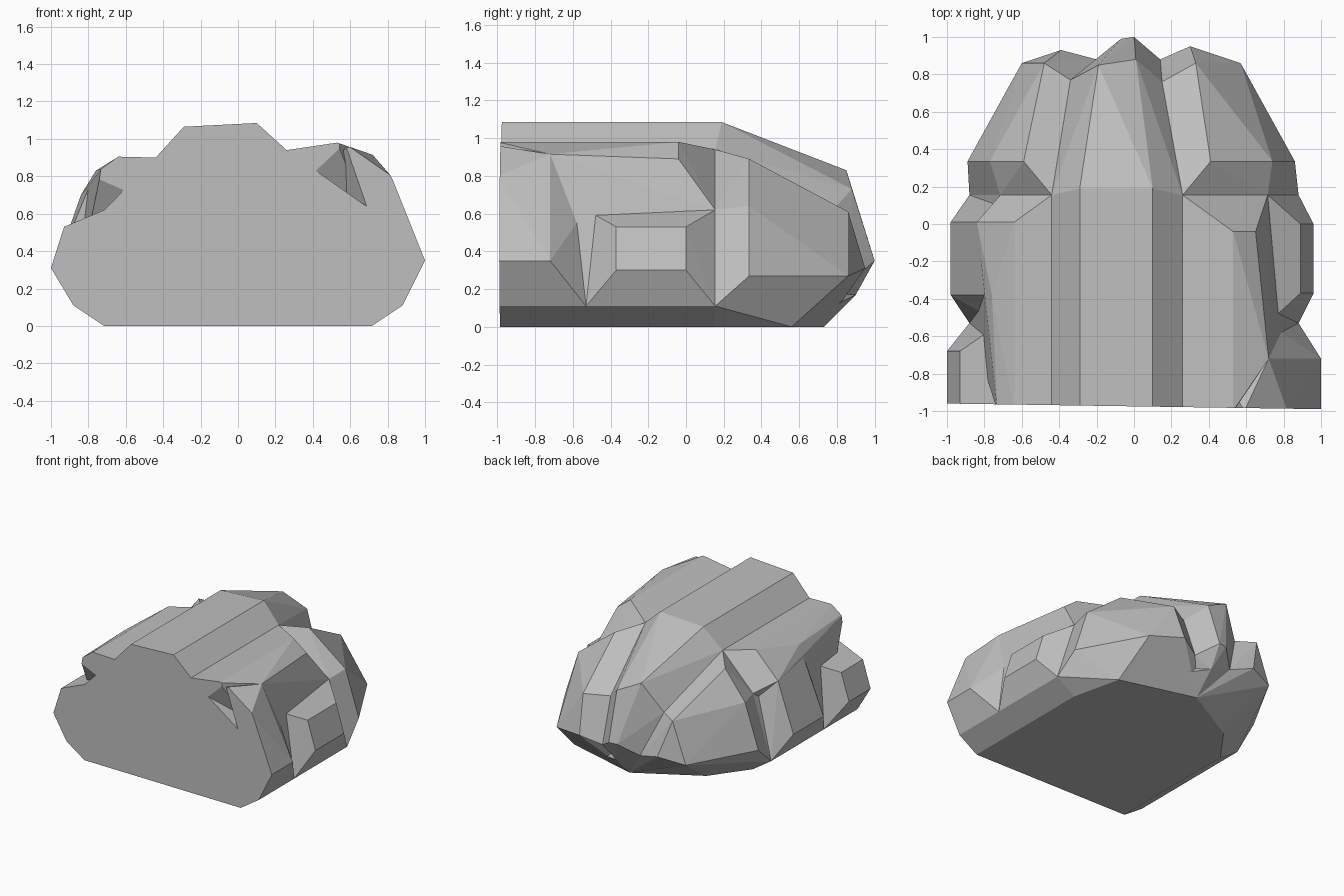
import bpy
import bmesh
from mathutils import Vector

old = bpy.data.objects.get("Cube")
if old:
    bpy.data.objects.remove(old, do_unlink=True)

stone = bpy.data.materials.new("stone grey")
stone.use_nodes = True
stone.diffuse_color = (.52, .52, .52, 1)
stone.node_tree.nodes["Principled BSDF"].inputs["Base Color"].default_value = stone.diffuse_color

FRONT, NOTCH, WAIST, STEP, REAR = -1, -.53, .155, .335, .86


def point(x, y, z):
    return Vector((x, y, z))


def slide(points, y):
    """The same points moved along the length of the rock."""
    return [point(p.x, y, p.z) for p in points]


def prism(points):
    """Points joined by their copies on the front."""
    return points + slide(points, FRONT)


def flip(points):
    return [point(-p.x, p.y, p.z) for p in points]


def chunk(name, points):
    """Convex lump of rock wrapped around the points."""
    bm = bmesh.new()
    for p in points:
        bm.verts.new(p)
    hull = bmesh.ops.convex_hull(bm, input=bm.verts)
    unused = [v for v in hull["geom_interior"] if isinstance(v, bmesh.types.BMVert)]
    bmesh.ops.delete(bm, geom=unused, context="VERTS")
    bmesh.ops.dissolve_limit(bm, angle_limit=.02, verts=bm.verts, edges=bm.edges)
    bmesh.ops.recalc_face_normals(bm, faces=bm.faces)
    mesh = bpy.data.meshes.new(name)
    bm.to_mesh(mesh)
    bm.free()
    mesh.materials.append(stone)
    obj = bpy.data.objects.new(name, mesh)
    bpy.context.scene.collection.objects.link(obj)
    return obj


# Joints shared by neighbouring lumps
heart = point(0, 0, .5)
sole = point(.715, WAIST, 0)
skirt = point(.88, WAIST, .11)
flank = point(.715, WAIST, .62)
left_gully = point(.26, WAIST, .94)
right_gully = point(-.44, WAIST, .9)
heel = point(0, .73, 0)
chin = point(0, .9, .17)
left_corner = point(.62, .56, 0)
right_corner = point(-.5, .45, 0)
left_valley = [point(.15, .76, .6), point(.14, .88, .25)]
right_valley = [point(-.34, .77, .6), point(-.2, .88, .25)]
side = [sole, skirt, flank]
notch = slide([skirt, flank], NOTCH)

# Main mass with the flat underside
boulder = chunk("boulder", prism(side + flip(side) + [left_gully, right_gully])
                + [left_corner, right_corner, heel, chin])

# Tall ridge along the middle
ridge_top = [point(.1, .19, 1.085), point(-.29, .19, 1.065)]
ridge_end = [point(-.19, .85, .83), point(.01, .88, .73),
             point(-.07, .99, .35), point(0, 1, .35)]
ridge = chunk("top_ridge", prism([left_gully, right_gully] + ridge_top)
              + ridge_end + left_valley + right_valley + [heel, chin, heart])

# Left side: shoulder, front ledge, boxy bulge and rear lobe
ledge_top = point(.72, -.72, .915)
ledge_tip = point(1, -.72, .35)
crest = point(.53, -.04, .98)
left_shoulder = chunk("left_shoulder", prism([left_gully, crest, heart])
                      + notch + [flank, ledge_top, point(.65, -.04, .89)])
left_ledge = chunk("left_front_ledge", notch + prism([ledge_tip])
                   + slide([skirt], FRONT) + [ledge_top, heart]
                   + [point(.82, FRONT, .8), point(.59, FRONT, .96)])
box = [point(.96, 0, .3), point(.89, 0, .53)]
left_bulge = chunk("left_bulge", notch + [skirt, flank, heart] + box + slide(box, -.37))
left_crown = [point(.41, STEP, .89), point(.74, STEP, .64), point(.86, STEP, .27),
              point(.33, REAR, .61), point(.57, REAR, .27), point(.3, .95, .31)]
left_lobe = chunk("left_rear_lobe", side + left_valley + left_crown
                  + [left_gully, left_corner, heel, heart])

# Right side: lower and rounder versions of the same lumps
brow = point(-.64, .01, .905)
cheek = [brow, point(-.84, .01, .7), point(-.76, -.38, .83)]
right_shoulder = chunk("right_shoulder", prism([right_gully, brow, heart])
                       + cheek + flip([flank] + notch) + [point(-.73, FRONT, .84)])
ledge = [point(-1, -.68, .31), point(-.93, -.68, .53)]
right_ledge = chunk("right_front_ledge", prism(ledge) + flip(notch)
                    + flip(slide(side[1:], FRONT)) + [heart])
rim = [point(-.98, .01, .3)]
right_bulge = chunk("right_bulge", cheek + rim + slide(rim, -.38)
                    + flip(notch + [skirt]) + [right_gully, heart])
right_crown = [point(-.59, STEP, .86), point(-.77, STEP, .63), point(-.89, STEP, .27),
               point(-.48, REAR, .6), point(-.6, REAR, .27), point(-.39, .93, .31)]
right_lobe = chunk("right_rear_lobe", flip(side) + right_valley + right_crown
                   + [right_gully, right_corner, heel, heart])

# Slightly slanted slab that slices the front flat
near = [point(x, -2, z) for x in (-2, 2) for z in (-1, 2)]
slant = [point(p.x, -.975 - .015 * p.x, p.z) for p in near]
slab = chunk("front_cutter", near + slant)

# Fuse the lumps, slice the front, then keep only the finished rock
lumps = [ridge, left_shoulder, left_ledge, left_bulge, left_lobe,
         right_shoulder, right_ledge, right_bulge, right_lobe]
for tool in lumps + [slab]:
    mod = boulder.modifiers.new(tool.name, "BOOLEAN")
    mod.object = tool
    mod.operation = "DIFFERENCE" if tool is slab else "UNION"
    mod.solver = "EXACT"
    tool.hide_render = True
graph = bpy.context.evaluated_depsgraph_get()
fused = bpy.data.meshes.new_from_object(boulder.evaluated_get(graph))
boulder.modifiers.clear()
boulder.data = fused
for tool in lumps + [slab]:
    bpy.data.objects.remove(tool, do_unlink=True)
